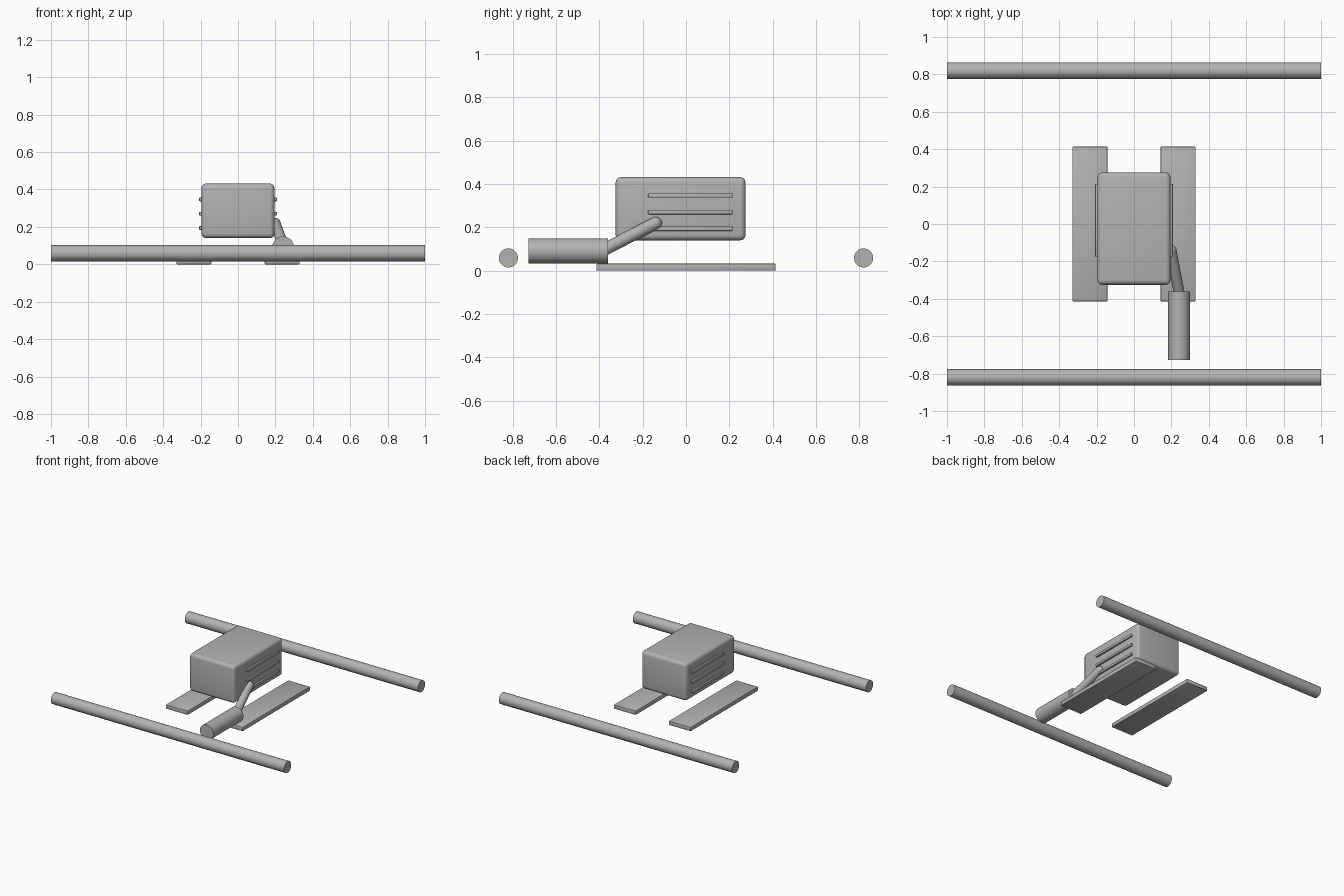
import bpy
from math import radians
from mathutils import Vector

cube = bpy.data.objects.get("Cube")
if cube:
    bpy.data.objects.remove(cube, do_unlink=True)

GREY = (0.45, 0.45, 0.45, 1)
grey = bpy.data.materials.new("plain grey")
grey.use_nodes = True
grey.diffuse_color = GREY
grey.node_tree.nodes["Principled BSDF"].inputs["Base Color"].default_value = GREY


def finish(name, bevel=0, segments=2):
    """Name, colour, round and smooth the active object."""
    obj = bpy.context.object
    obj.name = name
    obj.data.materials.append(grey)
    bpy.ops.object.transform_apply(location=False, rotation=True, scale=True)
    if bevel:
        mod = obj.modifiers.new("rounded edges", 'BEVEL')
        mod.width, mod.segments = bevel, segments
        bpy.ops.object.modifier_apply(modifier=mod.name)
    bpy.ops.object.shade_smooth_by_angle(angle=radians(35))
    return obj


def box(name, low, high, bevel=0, segments=2):
    low, high = Vector(low), Vector(high)
    bpy.ops.mesh.primitive_cube_add(size=1, location=(low + high) / 2)
    bpy.context.object.scale = high - low
    return finish(name, bevel, segments)


def rod(name, start, end, radius, sides=32):
    start, end = Vector(start), Vector(end)
    axis = end - start
    bpy.ops.mesh.primitive_cylinder_add(vertices=sides, radius=radius, depth=axis.length,
                                        location=(start + end) / 2)
    bpy.context.object.rotation_euler = axis.to_track_quat('Z', 'Y').to_euler()
    return finish(name)


# Main housing with softly rounded edges
box("housing", (-0.195, -0.325, 0.14), (0.195, 0.275, 0.432), 0.025, 4)

for side, label in ((-1, "right"), (1, "left")):
    # Cooling ribs along both flanks of the housing
    for i in range(3):
        z = 0.194 + 0.0765 * i
        xs = sorted((side * 0.185, side * 0.208))
        box(f"{label}_rib_{i + 1}", (xs[0], -0.175, z - 0.01), (xs[1], 0.215, z + 0.01), 0.004)
    # Flat mounting skids
    xs = sorted((side * 0.142, side * 0.33))
    box(f"{label}_skid", (xs[0], -0.414, 0), (xs[1], 0.414, 0.033), 0.006)

# Cross bars at the front and back
for name, y in (("front_bar", -0.82), ("back_bar", 0.82)):
    rod(name, (-1, y, 0.059), (1, y, 0.059), 0.044)

# Exhaust pipe with a rounded upper end, leading into the muffler
elbow = (0.198, -0.14, 0.22)
rod("exhaust_pipe", elbow, (0.246, -0.39, 0.091), 0.029, 24)
bpy.ops.mesh.primitive_uv_sphere_add(segments=24, ring_count=12, radius=0.029, location=elbow)
finish("exhaust_elbow")
rod("muffler", (0.241, -0.728, 0.091), (0.241, -0.36, 0.091), 0.058)
